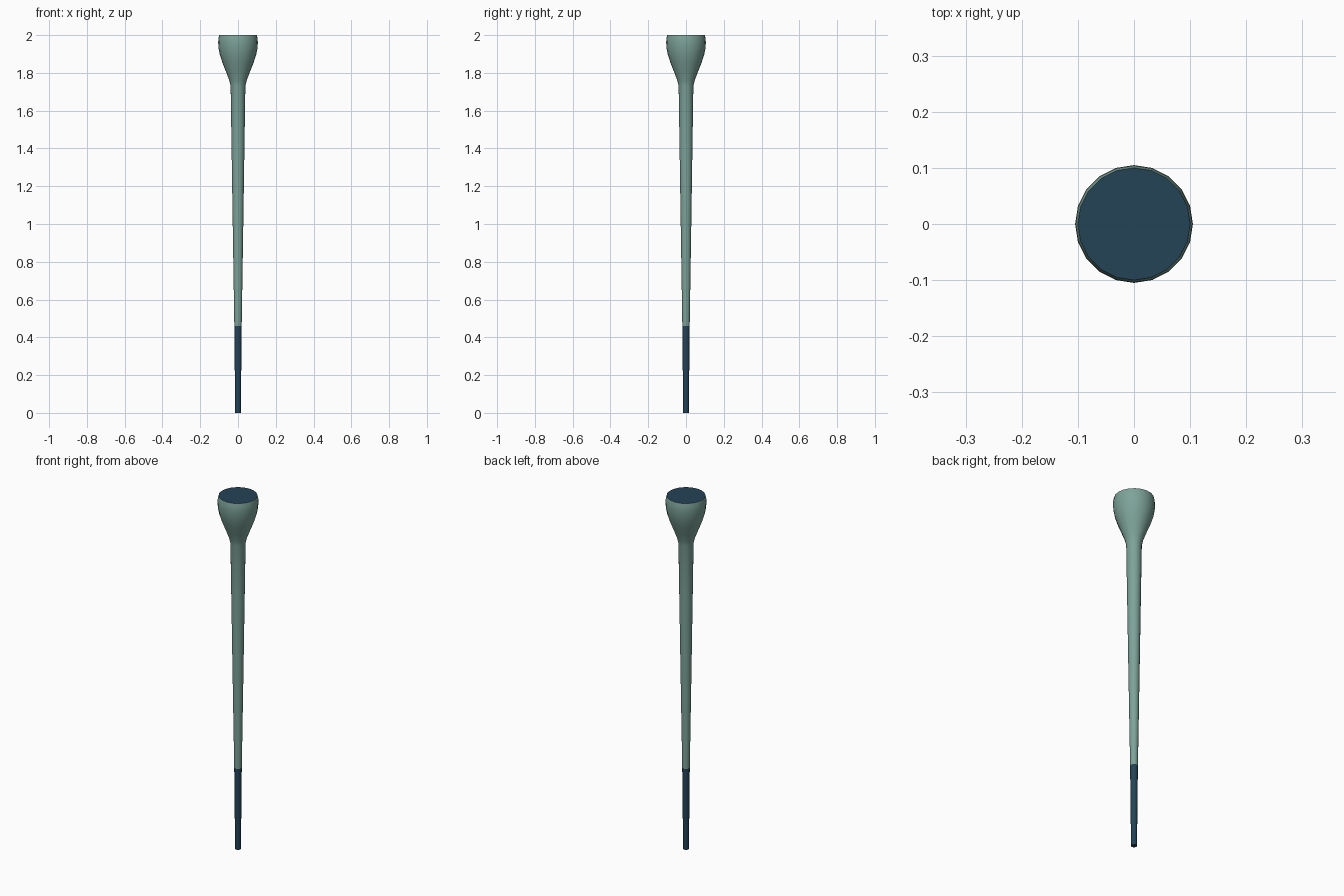
import bpy, bmesh, math

if "Cube" in bpy.data.objects:
    bpy.data.objects.remove(bpy.data.objects["Cube"])

SIDES = 20

def material(name, color):
    m = bpy.data.materials.new(name)
    m.diffuse_color = (*color, 1)
    m.use_nodes = True
    m.node_tree.nodes["Principled BSDF"].inputs["Base Color"].default_value = m.diffuse_color
    return m

green = material("sage_green", (0.205, 0.366, 0.319))
navy = material("dark_blue", (0.017, 0.056, 0.094))

def lathe(name, profile, mats, bottom_mat=None, top_mat=None):
    """Revolve (radius, height) points around z; optional end caps."""
    bm = bmesh.new()
    rings = [[bm.verts.new((r * math.cos(2 * math.pi * i / SIDES),
                            r * math.sin(2 * math.pi * i / SIDES), z))
              for i in range(SIDES)] for r, z in profile]
    for a, b in zip(rings, rings[1:]):
        for i in range(SIDES):
            j = (i + 1) % SIDES
            bm.faces.new((a[i], a[j], b[j], b[i]))
    if bottom_mat is not None:
        bm.faces.new(rings[0][::-1]).material_index = bottom_mat
    if top_mat is not None:
        bm.faces.new(rings[-1]).material_index = top_mat
    me = bpy.data.meshes.new(name)
    bm.to_mesh(me)
    bm.free()
    for m in mats:
        me.materials.append(m)
    ob = bpy.data.objects.new(name, me)
    bpy.context.collection.objects.link(ob)
    bpy.context.view_layer.objects.active = ob
    ob.select_set(True)
    bpy.ops.object.shade_smooth_by_angle(angle=math.radians(35))
    ob.select_set(False)

# Dark lower grip
lathe("lower_grip", [(0.015, 0), (0.0195, 0.46)], [navy], bottom_mat=0)

# Tapered shaft flaring into the bulbous head, with a dark flat end
lathe("shaft_and_head",
      [(0.0195, 0.46), (0.028, 1.0), (0.034, 1.4), (0.039, 1.73),
       (0.046, 1.76), (0.065, 1.81), (0.083, 1.855), (0.096, 1.895),
       (0.103, 1.93), (0.105, 1.96), (0.104, 1.98), (0.1, 2.0)],
      [green, navy], top_mat=1)
